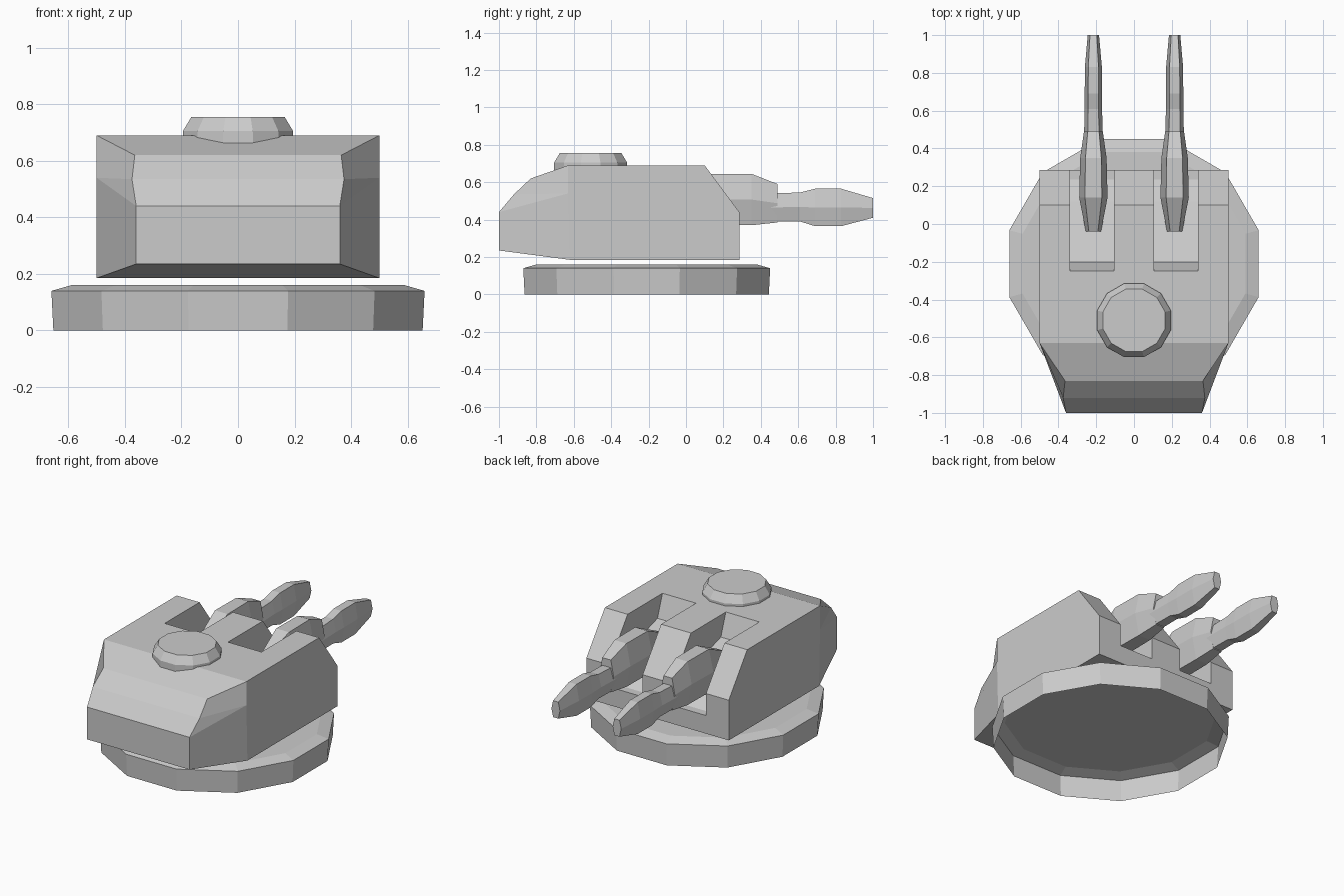
import bpy, bmesh, math

if "Cube" in bpy.data.objects:
    bpy.data.objects.remove(bpy.data.objects["Cube"])


def make(name, verts, faces):
    me = bpy.data.meshes.new(name)
    me.from_pydata(verts, [], faces)
    bm = bmesh.new()
    bm.from_mesh(me)
    bmesh.ops.recalc_face_normals(bm, faces=bm.faces)
    bm.to_mesh(me)
    bm.free()
    ob = bpy.data.objects.new(name, me)
    bpy.context.collection.objects.link(ob)
    return ob


def loft(name, rings, cap_start=True, cap_end=True):
    n = len(rings[0])
    verts = [p for r in rings for p in r]
    faces = [(k*n + i, k*n + (i+1) % n, (k+1)*n + (i+1) % n, (k+1)*n + i)
             for k in range(len(rings)-1) for i in range(n)]
    if cap_start:
        faces.append(tuple(range(n))[::-1])
    if cap_end:
        faces.append(tuple(range(len(verts)-n, len(verts))))
    return make(name, verts, faces)


def ring(r, cy, z, n=12):
    # flat sides face the axes; r is the distance to a flat side
    R = r / math.cos(math.pi/n)
    return [(R*math.cos((i+.5)*2*math.pi/n), cy + R*math.sin((i+.5)*2*math.pi/n), z)
            for i in range(n)]


# base: shallow upturned dish, open underneath
base = loft("base", [ring(.653, -.21, 0), ring(.66, -.21, .14), ring(.59, -.21, .16)],
            cap_start=False)

# turret body: side outline, narrowing towards the front
outline = [(.5, -.62, .185), (.5, .285, .185), (.5, .285, .44), (.5, .1, .69),
           (.5, -.63, .69), (.365, -.83, .62), (.375, -.92, .535),
           (.36, -1, .44), (.36, -1, .235), (.5, -.63, .54)]
m = len(outline)
verts = outline + [(-x, y, z) for x, y, z in outline]
side = [(0, 1, 2, 3, 4, 9), (9, 4, 5, 6), (9, 6, 7), (9, 7, 8, 0)]
faces = side + [tuple(i+m for i in f[::-1]) for f in side]
faces += [(i, (i+1) % 9, (i+1) % 9 + m, i+m) for i in range(9)]
body = make("turret_body", verts, faces)

# slots for the guns, cut into the roof and rear of the body
slot = [(-.25, .75), (-.25, .69), (-.2, .55), (0, .49), (.12, .38), (.235, .3),
        (.4, .3), (.4, .75)]
for s in (-1, 1):
    xs = sorted((s*.105, s*.34))
    cutter = loft("slot_cutter", [[(x, y, z) for y, z in slot] for x in xs])
    mod = body.modifiers.new("slot", 'BOOLEAN')
    mod.operation, mod.solver, mod.object = 'DIFFERENCE', 'EXACT', cutter
    cutter.hide_render = True
    cutter.hide_set(True)

# roof hatch
hatch = loft("hatch", [ring(.195, -.51, .6), ring(.195, -.51, .705), ring(.165, -.51, .755)])


def section(cx, y, w, zb, zt, k=.6):
    zm = (zb + zt)/2
    return [(cx + dx, y, z) for dx, z in
            ((-w*k, zb), (w*k, zb), (w, zm), (w*k, zt), (-w*k, zt), (-w, zm))]


# gun mounts and barrels: (y, half width, bottom z, top z)
mount = [(-.04, .04, .44, .56), (.14, .075, .37, .645), (.35, .07, .37, .645),
         (.49, .05, .385, .59)]
barrel = [(.45, .05, .39, .54), (.61, .046, .39, .545), (.69, .046, .365, .565),
          (.83, .045, .365, .565), (1, .03, .41, .515)]
for s, label in ((-1, "left"), (1, "right")):
    loft(label + "_gun_mount", [section(s*.215, *p) for p in mount])
    loft(label + "_gun_barrel", [section(s*.215, *p) for p in barrel])
